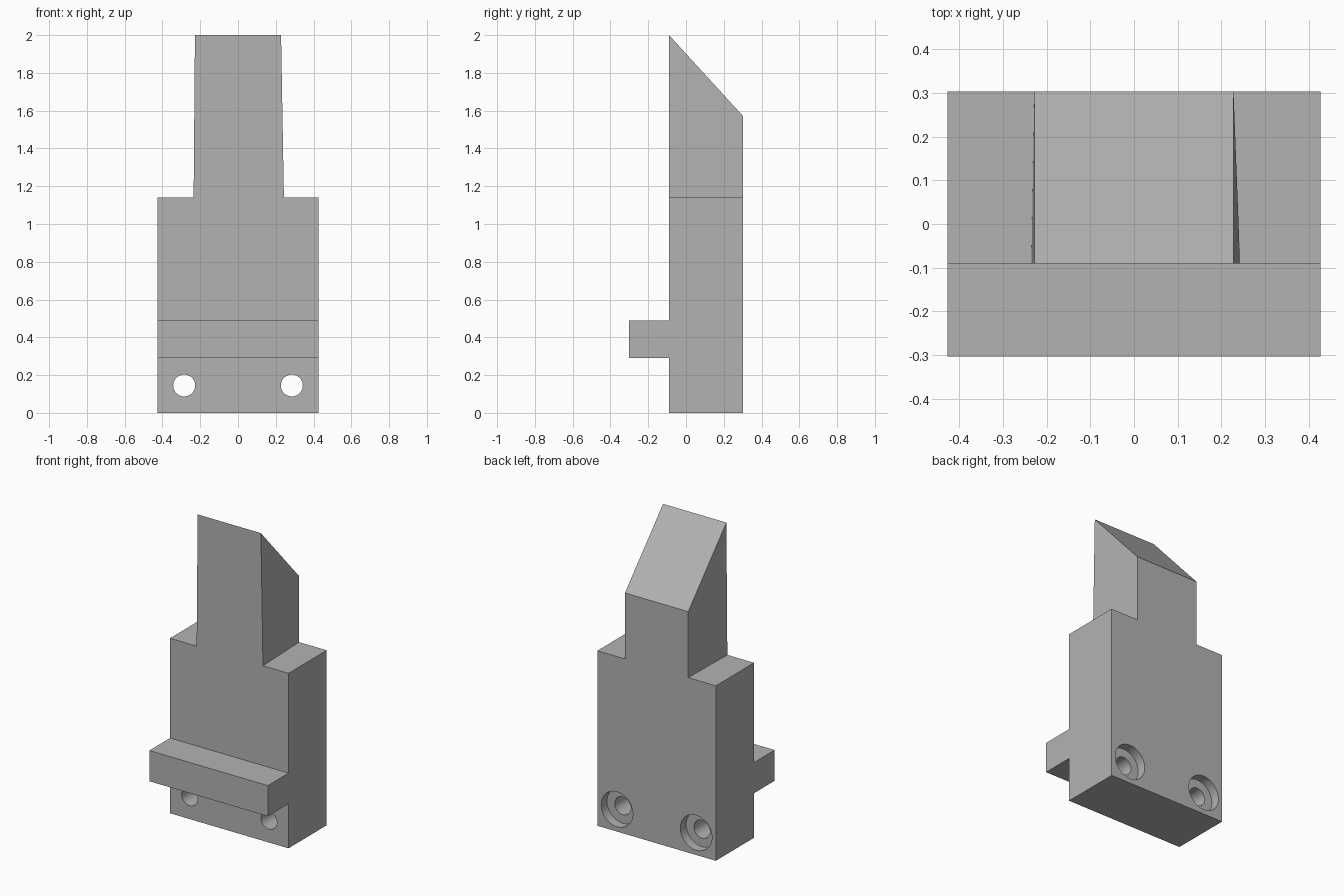
import bpy, bmesh, math
from mathutils import Matrix

if "Cube" in bpy.data.objects:
    bpy.data.objects.remove(bpy.data.objects["Cube"])

FRONT, BACK, RAIL_FRONT = -0.09, 0.303, -0.303
HALF = 0.427
SHOULDER, TIP, HEEL = 1.14, 2.0, 1.57

steel = bpy.data.materials.new("grey_steel")
steel.diffuse_color = (0.45, 0.45, 0.45, 1)
steel.use_nodes = True
steel.node_tree.nodes["Principled BSDF"].inputs["Base Color"].default_value = steel.diffuse_color


def finish(name, bm):
    bmesh.ops.recalc_face_normals(bm, faces=bm.faces)
    me = bpy.data.meshes.new(name)
    bm.to_mesh(me)
    bm.free()
    me.materials.append(steel)
    ob = bpy.data.objects.new(name, me)
    bpy.context.collection.objects.link(ob)
    return ob


def outline(y, left, right, top):
    """Shouldered plate outline at depth y; left/right are the blade root."""
    pts = [(-HALF, 0), (HALF, 0), (HALF, SHOULDER), (right, SHOULDER),
           (0.228, top), (-0.228, top), (left, SHOULDER), (-HALF, SHOULDER)]
    return [(x, y, z) for x, z in pts]


# Shouldered plate with a blade whose top slopes down to the back
bm = bmesh.new()
a = [bm.verts.new(p) for p in outline(FRONT, -0.235, 0.243, TIP)]
b = [bm.verts.new(p) for p in outline(BACK, -0.228, 0.228, HEEL)]
bm.faces.new(a)
bm.faces.new(b[::-1])
for i in range(8):
    j = (i + 1) % 8
    bm.faces.new((a[i], b[i], b[j], a[j]))
body = finish("blade_body", bm)

# Cross rail on the front, slightly embedded for a clean union
bm = bmesh.new()
y1 = FRONT + 0.1
bmesh.ops.create_cube(bm, size=1, matrix=Matrix.Translation(
    (0, (RAIL_FRONT + y1) / 2, 0.39)) @ Matrix.Diagonal(
    (2 * HALF, y1 - RAIL_FRONT, 0.2, 1)))
rail = finish("cross_rail", bm)


def cylinder_cutter(name, radius, y0, y1):
    """Pair of cylinders along y, one per screw hole."""
    bm = bmesh.new()
    for x in (-0.285, 0.285):
        bmesh.ops.create_cone(
            bm, cap_ends=True, segments=48, radius1=radius, radius2=radius,
            depth=y1 - y0, matrix=Matrix.Translation((x, (y0 + y1) / 2, 0.145))
            @ Matrix.Rotation(math.pi / 2, 4, 'X'))
    return finish(name, bm)


# Screw holes with counterbores sunk into the back
holes = cylinder_cutter("screw_hole_cutter", 0.058, -0.2, 0.4)
bores = cylinder_cutter("counterbore_cutter", 0.114, BACK - 0.06, 0.4)

for tool, op in ((rail, 'UNION'), (holes, 'DIFFERENCE'), (bores, 'DIFFERENCE')):
    mod = body.modifiers.new(tool.name, 'BOOLEAN')
    mod.object, mod.operation, mod.solver = tool, op, 'EXACT'
bpy.context.view_layer.objects.active = body
body.select_set(True)
for mod in list(body.modifiers):
    bpy.ops.object.modifier_apply(modifier=mod.name)
for tool in (rail, holes, bores):
    bpy.data.objects.remove(tool, do_unlink=True)

bpy.ops.object.shade_smooth_by_angle(angle=math.radians(30))
